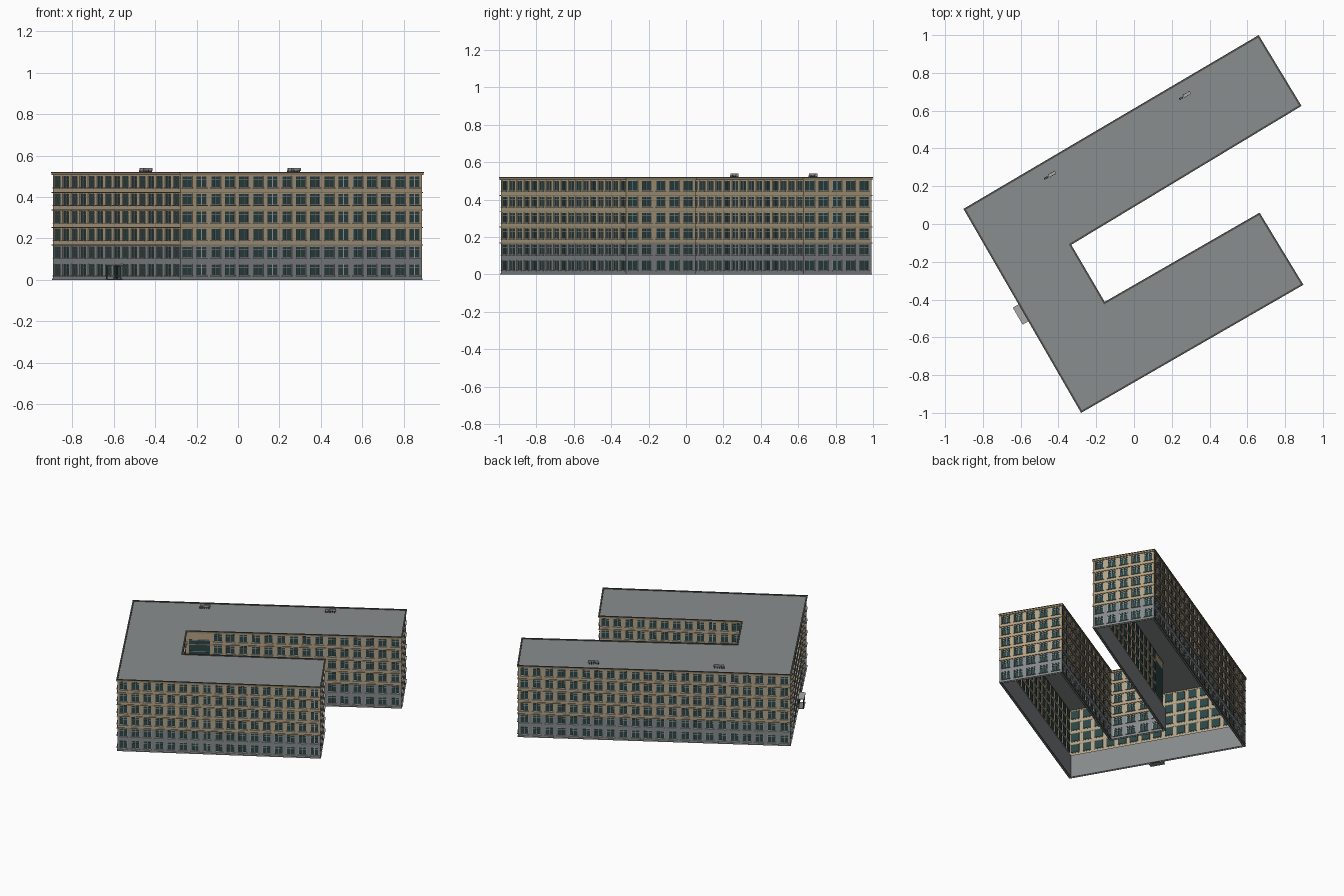
import bpy, bmesh
from math import radians
from mathutils import Vector, Matrix

cube = bpy.data.objects.get("Cube")
if cube:
    bpy.data.objects.remove(cube, do_unlink=True)


def material(name, rgb):
    m = bpy.data.materials.new(name)
    m.use_nodes = True
    m.diffuse_color = (*rgb, 1)
    m.node_tree.nodes["Principled BSDF"].inputs["Base Color"].default_value = (*rgb, 1)
    return m


TAN = material("tan plaster", (.45, .365, .235))
GREY = material("grey plaster", (.24, .255, .26))
ROOF = material("roof grey", (.25, .268, .268))
GLASS = material("teal glass", (.025, .06, .06))
FRAME = material("pale frame", (.40, .41, .39))
DARK = material("dark metal", (.08, .08, .076))
BROWN = material("brown ledge", (.32, .24, .14))

# Outline of the U-shaped plan, counter-clockwise, with window bays per side
PLAN = [Vector(p) for p in [(-.28, -1.0), (.897, -.322), (.665, .06), (-.155, -.412),
                            (-.332, -.11), (.887, .625), (.66, 1.0), (-.903, .08)]]
BAYS = [17, 5, 12, 4, 17, 5, 22, 15]
FLOORS, STOREY, SILL, HEAD = 6, .085, .02, .077
SPLIT = .165      # top of the grey storeys
WALL_TOP = .512
DEPTH = .007      # window recess
STAIR_SIDE, STAIR_BAYS = 4, 2   # blank stair bays in the court corner


def offset(points, d):
    """Mitred offset of the plan; positive d grows it."""
    out = []
    for i, p in enumerate(points):
        a = (p - points[i - 1]).normalized()
        b = (points[(i + 1) % len(points)] - p).normalized()
        na, nb = Vector((a.y, -a.x)), Vector((b.y, -b.x))
        out.append(p + (na + nb) * d / (1 + na.dot(nb)))
    return out


def finish(bm, name, mats):
    me = bpy.data.meshes.new(name)
    bm.to_mesh(me)
    bm.free()
    for m in mats:
        me.materials.append(m)
    ob = bpy.data.objects.new(name, me)
    bpy.context.collection.objects.link(ob)


def quad(bm, pts, mat=0):
    f = bm.faces.new([bm.verts.new(p) for p in pts])
    f.material_index = mat


def box(bm, frame, lo, hi):
    """Box between two corners given in a local frame."""
    lo, hi = Vector(lo), Vector(hi)
    mid, size = (lo + hi) / 2, hi - lo
    bmesh.ops.create_cube(bm, size=1, matrix=frame @ Matrix.Translation(mid)
                          @ Matrix.Diagonal((*size, 1)))


def part(name, mat, frame, boxes):
    """One object made of several boxes."""
    bm = bmesh.new()
    for lo, hi in boxes:
        box(bm, frame, lo, hi)
    finish(bm, name, [mat])


def ring(name, points, inner, outer, z0, z1, mat):
    """Band that follows the plan outline."""
    bm = bmesh.new()
    a, b = offset(points, inner), offset(points, outer)
    for i in range(len(points)):
        j = (i + 1) % len(points)
        section = [(a, z0), (b, z0), (b, z1), (a, z1)]
        for k in range(4):
            (p, zp), (q, zq) = section[k], section[(k + 1) % 4]
            quad(bm, [(*p[i], zp), (*p[j], zp), (*q[j], zq), (*q[i], zq)])
    bmesh.ops.remove_doubles(bm, verts=bm.verts, dist=.0001)
    bmesh.ops.recalc_face_normals(bm, faces=bm.faces)
    finish(bm, name, [mat])


BASE = offset(PLAN, -.007)


def side_frame(i):
    """Local frame of a wall: x along it, y outward, z up."""
    p, q = BASE[i], BASE[(i + 1) % len(BASE)]
    d = (q - p).normalized()
    m = Matrix(((d.x, d.y, 0, p.x), (d.y, -d.x, 0, p.y), (0, 0, 1, 0), (0, 0, 0, 1)))
    return m, (q - p).length


# Walls with recessed openings, panes, frames and sills
walls, panes, frames, sills = (bmesh.new() for _ in range(4))
levels = [0]
for k in range(FLOORS):
    if k == 2:
        levels.append(SPLIT)
    levels += [SILL + k * STOREY, HEAD + k * STOREY]
levels.append(WALL_TOP)
openings = {round(SILL + k * STOREY, 4) for k in range(FLOORS)}

for i, bays in enumerate(BAYS):
    m, length = side_frame(i)
    pitch = length / bays
    half = pitch * .34

    def rect(bm, x0, x1, z0, z1, y, mat=0):
        quad(bm, [m @ Vector(c) for c in
                  [(x0, y, z0), (x1, y, z0), (x1, y, z1), (x0, y, z1)]], mat)

    for z0, z1 in zip(levels, levels[1:]):
        tone = 1 if z0 < SPLIT - .001 else 0
        if round(z0, 4) not in openings:
            rect(walls, 0, length, z0, z1, 0, tone)
            continue
        for b in range(bays):
            if i == STAIR_SIDE and b < STAIR_BAYS and tone == 0:
                rect(walls, b * pitch, (b + 1) * pitch, z0, z1, 0, tone)
                continue
            c = (b + .5) * pitch
            x0, x1 = c - half, c + half
            rect(walls, b * pitch, x0, z0, z1, 0, tone)
            rect(walls, x1, (b + 1) * pitch, z0, z1, 0, tone)
            rect(panes, x0, x1, z0, z1, -DEPTH)
            # reveals
            loop = [(x0, z0), (x1, z0), (x1, z1), (x0, z1)]
            for k in range(4):
                (xa, za), (xb, zb) = loop[k], loop[(k + 1) % 4]
                quad(walls, [m @ Vector(v) for v in [(xa, 0, za), (xa, -DEPTH, za),
                                                     (xb, -DEPTH, zb), (xb, 0, zb)]], tone)
            # frame bars, mullion and transom, in front of the pane
            t, y0, y1 = .0026, -DEPTH + .001, -.003
            bar = z0 + (z1 - z0) * .7
            for xa, xb, za, zb in [(x0, x0 + t, z0, z1), (x1 - t, x1, z0, z1),
                                   (x0, x1, z0, z0 + t), (x0, x1, z1 - t, z1),
                                   (c - t * .7, c + t * .7, z0, z1),
                                   (x0, x1, bar, bar + t * .8)]:
                box(frames, m, (xa, y0, za), (xb, y1, zb))
            box(sills, m, (x0 - .003, -.002, z0 - .003), (x1 + .003, .007, z0))

finish(walls, "walls", [TAN, GREY])
finish(panes, "window_panes", [GLASS])
finish(frames, "window_frames", [FRAME])
finish(sills, "window_sills", [FRAME])

# Glazed strip on the blank stair bays
m, length = side_frame(STAIR_SIDE)
width = length / BAYS[STAIR_SIDE] * STAIR_BAYS
part("stair_glazing", GLASS, m, [((.02, -.001, .20), (width - .01, .003, .455))])
part("stair_glazing_bars", FRAME, m,
     [((.02, 0, z), (width - .01, .005, z + .003)) for z in (.20, .285, .37, .452)])

# Plain inner lining of the grey storeys
ring("lower_lining", BASE, -.014, -.010, 0, SPLIT, GREY)

# Storey ledges, cornice and roof edge
for k in range(2, FLOORS):
    z = SPLIT + (k - 2) * STOREY
    ring("storey_ledge", BASE, -.001, .004, z, z + .005, BROWN)
ring("plinth", BASE, -.001, .003, 0, .006, GREY)
ring("cornice", BASE, -.001, .005, .506, .516, BROWN)
ring("roof_edge", BASE, -.003, .007, .516, .521, DARK)

# Roof deck
bm = bmesh.new()
quad(bm, [(*p, .516) for p in offset(BASE, -.002)])
finish(bm, "roof_deck", [ROOF])

# Roof vents: ducted units on dark feet beside a dark hatch
for x, y in ((-.445, .258), (.27, .68)):
    m = Matrix.Translation((x, y, .516)) @ Matrix.Rotation(radians(30), 4, "Z")
    part("vent_hatch", DARK, m, [((-.036, -.007, 0), (-.014, .003, .012))])
    part("vent_feet", DARK, m, [((k * .015 - .006, -.010, 0), (k * .015 - .002, .010, .016))
                                for k in range(3)])
    part("vent_duct", FRAME, m, [((-.010, -.008, .010), (.034, .008, .024)),
                                 ((-.034, -.005, .012), (-.016, .001, .024))])

# Entrance in the middle of the end block: doors, canopy, posts and step
m, length = side_frame(7)
m = m @ Matrix.Translation((length / 2 + .012, 0, 0))
part("entrance_doors", GLASS, m, [((-.03, -.004, 0), (.03, .003, .066))])
part("entrance_posts", DARK, m,
     [((x - .002, 0, 0), (x + .002, .005, .066)) for x in (-.03, 0, .03)]
     + [((x - .002, .034, .004), (x + .002, .038, .07)) for x in (-.045, .045)])
part("entrance_canopy", FRAME, m, [((-.052, 0, .070), (.052, .042, .076))])
part("entrance_step", GREY, m, [((-.05, 0, 0), (.05, .040, .005))])
